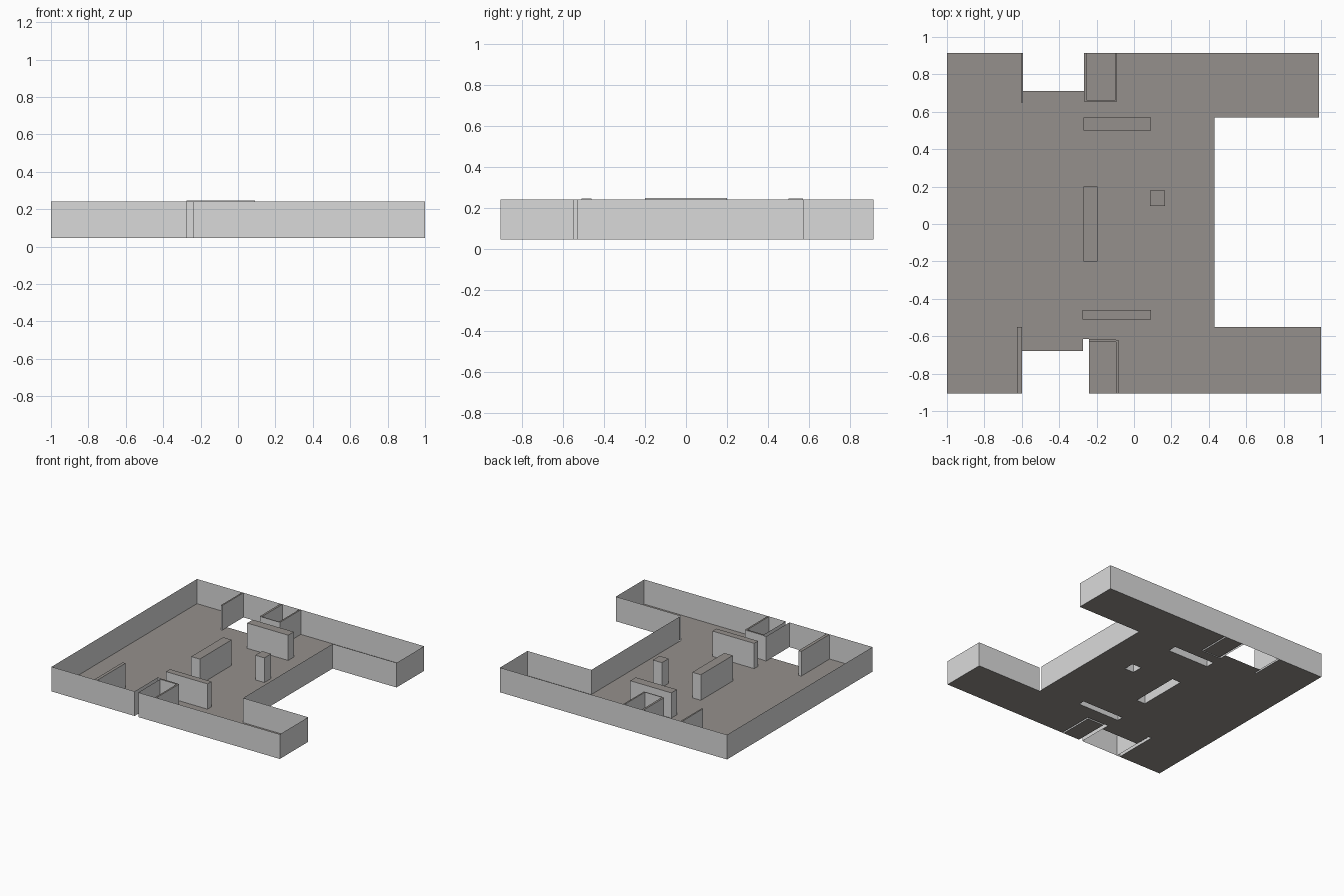
import bpy, bmesh

if "Cube" in bpy.data.objects:
    bpy.data.objects.remove(bpy.data.objects["Cube"])

Z0, Z1, Z2 = 0.045, 0.24, 0.245   # floor level, outer wall top, inner block top


def material(name, rgb):
    m = bpy.data.materials.new(name)
    m.diffuse_color = (*rgb, 1)
    m.use_nodes = True
    m.node_tree.nodes["Principled BSDF"].inputs["Base Color"].default_value = m.diffuse_color
    return m


WALL = material("light_grey_wall", (0.70, 0.70, 0.70))
FLOOR = material("warm_grey_floor", (0.30, 0.28, 0.262))


def finish(name, bm, mats):
    me = bpy.data.meshes.new(name)
    bm.to_mesh(me)
    bm.free()
    for m in mats:
        me.materials.append(m)
    ob = bpy.data.objects.new(name, me)
    bpy.context.collection.objects.link(ob)
    return ob


def sheet_wall(name, path, top=Z1):
    """Thin upright wall following a path of (x, y) points."""
    bm = bmesh.new()
    low = [bm.verts.new((x, y, Z0)) for x, y in path]
    high = [bm.verts.new((x, y, top)) for x, y in path]
    for i in range(len(path) - 1):
        bm.faces.new((low[i], low[i + 1], high[i + 1], high[i]))
    finish(name, bm, [WALL])


def block(name, x0, x1, y0, y1, top=Z1):
    """Hollow block with a floor-coloured cap and an open bottom."""
    bm = bmesh.new()
    c = [(x0, y0), (x1, y0), (x1, y1), (x0, y1)]
    low = [bm.verts.new((x, y, Z0)) for x, y in c]
    high = [bm.verts.new((x, y, top)) for x, y in c]
    for i in range(4):
        j = (i + 1) % 4
        bm.faces.new((low[i], low[j], high[j], high[i]))
    bm.faces.new(high).material_index = 1
    finish(name, bm, [WALL, FLOOR])


# Free-standing blocks and room partitions
blocks = {
    "back_block": (-0.27, 0.09, 0.50, 0.57, Z2),
    "centre_block": (-0.27, -0.195, -0.20, 0.20, Z2 + 0.002),
    "pillar": (0.085, 0.165, 0.095, 0.18, Z1),
    "front_block": (-0.275, 0.09, -0.51, -0.46, Z2),
    "back_left_partition": (-0.605, -0.593, 0.65, 0.915, Z1),
    "back_room_left": (-0.268, -0.252, 0.655, 0.915, Z1),
    "back_room_right": (-0.102, -0.09, 0.655, 0.915, Z1),
    "back_room_front": (-0.252, -0.102, 0.653, 0.66, Z1),
    "front_left_partition": (-0.625, -0.60, -0.905, -0.55, Z1),
    "front_room_right": (-0.095, -0.082, -0.905, -0.62, Z1),
    "front_room_back": (-0.24, -0.095, -0.632, -0.618, Z1),
}
for name, dims in blocks.items():
    block(name, *dims)

# Outer shell, broken by the narrow front gap and the inner corner gap
sheet_wall("main_outer_wall", [
    (0.43, -0.53), (0.43, 0.57), (0.99, 0.57), (0.99, 0.915),
    (-1, 0.915), (-1, -0.905), (-0.272, -0.905), (-0.272, -0.615),
    (-0.24, -0.615)])
sheet_wall("front_right_outer_wall", [
    (-0.24, -0.62), (-0.24, -0.905), (1, -0.905), (1, -0.55), (0.43, -0.55)])

# Floor: rectangular cells, leaving out notches, doorways and block footprints
holes = [d[:4] for d in blocks.values()] + [
    (0.43, 1, -0.55, 0.57), (0.99, 1, 0.57, 0.915),
    (-0.593, -0.268, 0.71, 0.915), (-0.60, -0.272, -0.905, -0.68),
    (-0.272, -0.24, -0.905, -0.615)]
xs = sorted({-1, 1} | {v for h in holes for v in h[:2]})
ys = sorted({-0.905, 0.915} | {v for h in holes for v in h[2:]})
bm = bmesh.new()
grid = {(i, j): bm.verts.new((x, y, Z0))
        for i, x in enumerate(xs) for j, y in enumerate(ys)}
for i in range(len(xs) - 1):
    for j in range(len(ys) - 1):
        cx, cy = (xs[i] + xs[i + 1]) / 2, (ys[j] + ys[j + 1]) / 2
        if not any(a < cx < b and c < cy < d for a, b, c, d in holes):
            bm.faces.new((grid[i, j], grid[i + 1, j],
                          grid[i + 1, j + 1], grid[i, j + 1]))
bmesh.ops.delete(bm, geom=[v for v in bm.verts if not v.link_faces], context='VERTS')
bmesh.ops.dissolve_limit(bm, angle_limit=0.01, verts=bm.verts[:], edges=bm.edges[:])
bmesh.ops.triangulate(bm, faces=bm.faces[:])
finish("floor", bm, [FLOOR])
